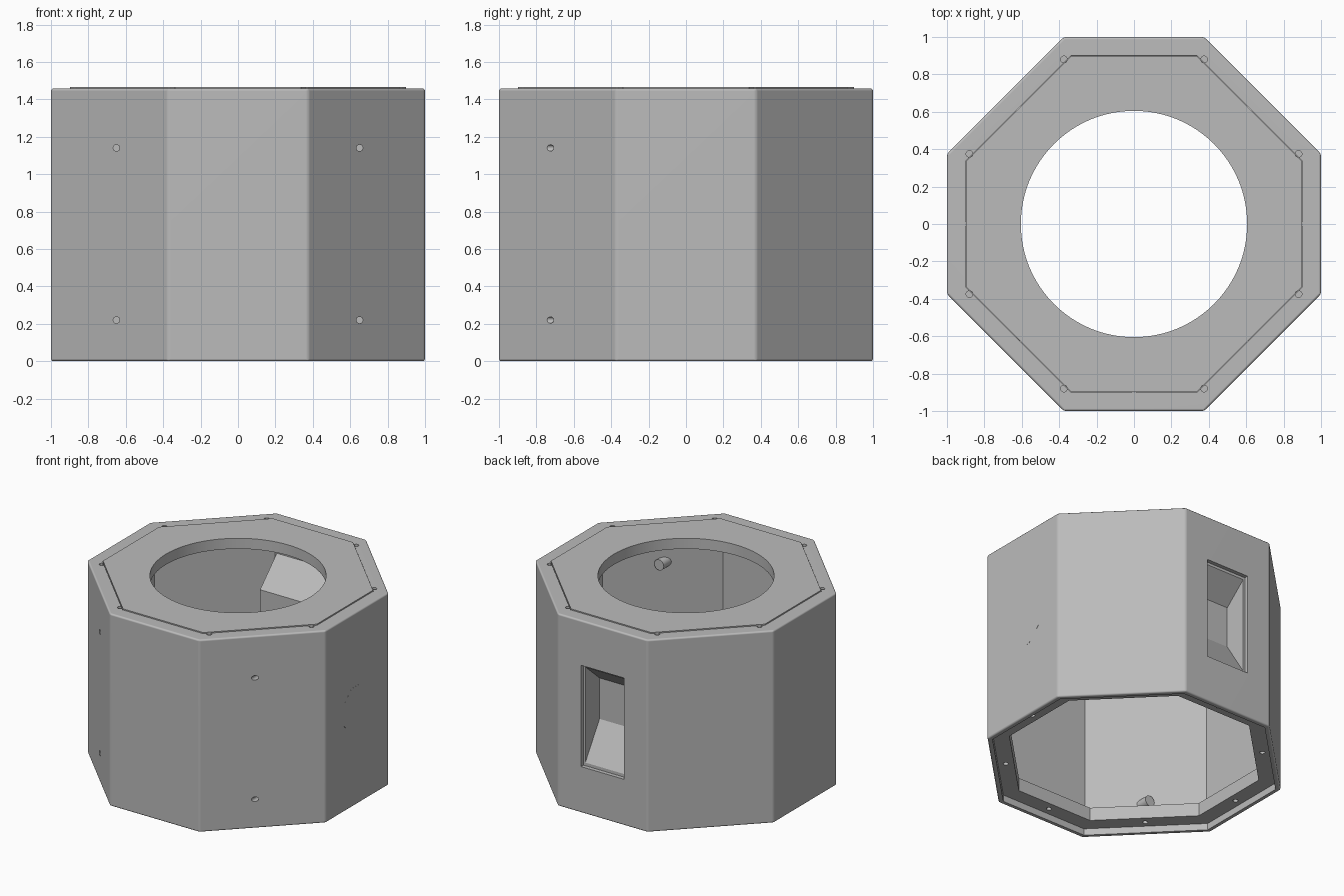
import bpy, bmesh
from math import sin, cos, pi

cube = bpy.data.objects.get("Cube")
if cube:
    bpy.data.objects.remove(cube, do_unlink=True)

grey = bpy.data.materials.new("plain grey")
grey.use_nodes = True
grey.diffuse_color = (0.5, 0.5, 0.5, 1)
grey.node_tree.nodes["Principled BSDF"].inputs["Base Color"].default_value = (0.5, 0.5, 0.5, 1)


# Cross-section rings
def octagon(size, z):
    c = 0.375
    pts = [(c, -1), (1, -c), (1, c), (c, 1), (-c, 1), (-1, c), (-1, -c), (-c, -1)]
    return [(x * size, y * size, z) for x, y in pts]


def circle(u, v, w, r, axis, n=24, turn=0.0):
    pts = []
    for i in range(n):
        a = 2 * pi * i / n + turn
        p, q = u + r * cos(a), v + r * sin(a)
        pts.append({"x": (w, p, q), "y": (p, w, q), "z": (p, q, w)}[axis])
    return pts


def rect(y, half, low, high):
    return [(-half, y, low), (half, y, low), (half, y, high), (-half, y, high)]


# Solid lofted through rings, with an optional rounded edge
def loft(name, rings, bevel=0.0):
    bm = bmesh.new()
    loops = [[bm.verts.new(p) for p in ring] for ring in rings]
    n = len(loops[0])
    for a, b in zip(loops, loops[1:]):
        for i in range(n):
            j = (i + 1) % n
            bm.faces.new((a[i], a[j], b[j], b[i]))
    bm.faces.new(loops[0])
    bm.faces.new(loops[-1])
    bmesh.ops.recalc_face_normals(bm, faces=bm.faces)
    if bevel:
        bmesh.ops.bevel(bm, geom=bm.edges[:], offset=bevel, segments=3,
                        profile=0.5, affect='EDGES')
    mesh = bpy.data.meshes.new(name)
    bm.to_mesh(mesh)
    bm.free()
    mesh.materials.append(grey)
    ob = bpy.data.objects.new(name, mesh)
    bpy.context.collection.objects.link(ob)
    return ob


def cut(targets, *rings):
    cutter = loft("cutter", rings)
    cutter.hide_render = True
    for ob in targets:
        bpy.context.view_layer.objects.active = ob
        mod = ob.modifiers.new("cut", 'BOOLEAN')
        mod.operation = 'DIFFERENCE'
        mod.solver = 'EXACT'
        mod.object = cutter
        bpy.ops.object.modifier_apply(modifier=mod.name)
    bpy.data.objects.remove(cutter, do_unlink=True)


# Octagonal housing: hollow, open below with a stepped flange
shell = loft("housing", [octagon(1, 0), octagon(1, 1.458)], bevel=0.013)
cut([shell], octagon(0.95, 0.15), octagon(0.95, 1.39))
cut([shell], octagon(0.85, -0.1), octagon(0.85, 0.3))
cut([shell], octagon(0.965, -0.1), octagon(0.965, 0.05))
cut([shell], octagon(0.9, 1.3), octagon(0.9, 1.6))

# Lid with a round opening
lid = loft("lid", [octagon(0.897, 1.385), octagon(0.897, 1.465)])
cut([lid], circle(0, 0, 1.3, 0.605, "z", 96), circle(0, 0, 1.6, 0.605, "z", 96))

# Screw holes at the lid corners and in the bottom flange
for x, y, _ in octagon(1, 0):
    u = x * 0.88 if abs(x) == 1 else x
    v = y * 0.88 if abs(y) == 1 else y
    cut([shell, lid], circle(u, v, 1.42, 0.018, "z", 16), circle(u, v, 1.6, 0.018, "z", 16))
corners = octagon(0.91, 0)
for a, b in zip(corners, corners[1:] + corners[:1]):
    u, v = (a[0] + b[0]) / 2, (a[1] + b[1]) / 2
    cut([shell], circle(u, v, -0.1, 0.018, "z", 16), circle(u, v, 0.2, 0.018, "z", 16))

# Back pocket: thick inner block, sloped recess and a shallow window frame
block = loft("pocket_block", [rect(0.75, 0.34, 0.6, 0.98), rect(0.96, 0.34, 0.27, 1.19)])
cut([shell, block], rect(0.8, 0.165, 0.64, 0.95), rect(0.972, 0.165, 0.37, 1.1),
    rect(1.1, 0.165, 0.37, 1.1))
cut([shell], rect(0.97, 0.18, 0.35, 1.118), rect(1.1, 0.18, 0.35, 1.118))

# Screw bosses inside the two front diagonal walls, drilled from outside
smooth = [shell, lid]
for side, sx in (("right", -1), ("left", 1)):
    for level, z in (("lower", 0.22), ("upper", 1.14)):
        tip = circle(sx * 0.65, z, -0.605, 0.04, "y")
        root = [(x, abs(x) - 1.34, h) for x, _, h in tip]
        boss = loft(f"{level}_{side}_boss", [root, tip])
        cut([shell, boss], circle(sx * 0.65, z, -0.9, 0.0175, "y", 16),
            circle(sx * 0.65, z, -0.64, 0.0175, "y", 16))
        smooth.append(boss)

# Flush octagonal plug on the left wall
loft("side_plug", [circle(0, 0.73, w, 0.184, "x", 8, pi / 8) for w in (0.98, 1.0005)])

# Smooth rounded edges while keeping flat walls flat
for ob in smooth:
    bpy.ops.object.select_all(action='DESELECT')
    ob.select_set(True)
    bpy.context.view_layer.objects.active = ob
    bpy.ops.object.shade_smooth_by_angle(angle=0.5)
    mod = ob.modifiers.new("even shading", 'WEIGHTED_NORMAL')
    mod.keep_sharp = True
